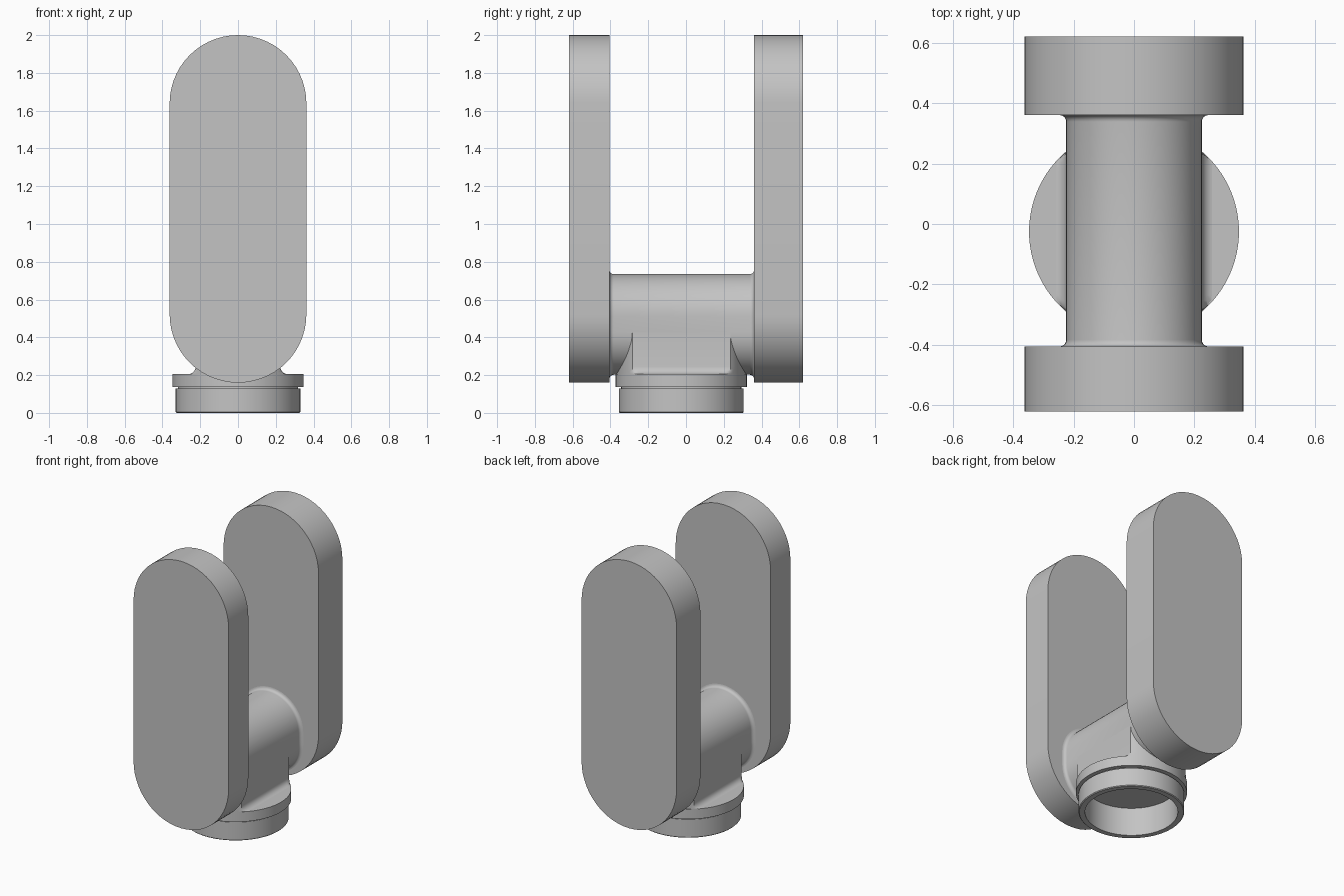
import bpy, bmesh, math
from math import pi, sin, cos

cube = bpy.data.objects.get("Cube")
if cube:
    bpy.data.objects.remove(cube, do_unlink=True)

grey = bpy.data.materials.new("plain grey")
grey.use_nodes = True
COLOUR = (0.55, 0.55, 0.55, 1)
grey.diffuse_color = COLOUR
grey.node_tree.nodes["Principled BSDF"].inputs["Base Color"].default_value = COLOUR

AXIS_Y = -0.025   # centre of the round base and the crossbar


def loft(name, rings):
    """Skin a stack of equal-length rings and cap both ends."""
    bm = bmesh.new()
    loops = [[bm.verts.new(p) for p in ring] for ring in rings]
    for a, b in zip(loops, loops[1:]):
        for i in range(len(a)):
            j = (i + 1) % len(a)
            bm.faces.new((a[i], a[j], b[j], b[i]))
    bm.faces.new(loops[0])
    bm.faces.new(loops[-1])
    bmesh.ops.recalc_face_normals(bm, faces=bm.faces)
    mesh = bpy.data.meshes.new(name)
    bm.to_mesh(mesh)
    bm.free()
    mesh.materials.append(grey)
    obj = bpy.data.objects.new(name, mesh)
    bpy.context.collection.objects.link(obj)
    bpy.ops.object.select_all(action='DESELECT')
    obj.select_set(True)
    bpy.context.view_layer.objects.active = obj
    bpy.ops.object.shade_smooth_by_angle(angle=math.radians(35))
    return obj


def stadium(y, r, low, high, n=28):
    """Upright slot outline at depth y; low and high are the arc centres."""
    arcs = [(high, 0), (low, pi)]
    return [(r * cos(s + pi * i / n), y, c + r * sin(s + pi * i / n))
            for c, s in arcs for i in range(n + 1)]


def disc(r, z, half_width=1, n=96):
    """Circle at height z, trimmed flat where |x| passes half_width."""
    ring = []
    for i in range(n):
        a = 2 * pi * i / n
        x = max(-half_width, min(half_width, r * cos(a)))
        ring.append((x, AXIS_Y + r * sin(a), z))
    return ring


# Two tall rounded side plates
for name, y0, y1 in (("front_plate", -0.62, -0.405), ("back_plate", 0.36, 0.62)):
    loft(name, [stadium(y, 0.362, 0.522, 1.638) for y in (y0, y1)])

# Crossbar between the plates, flared by a small fillet at each end
FILLET, STEPS = 0.022, 5
flare = [(FILLET * (1 - sin(t)), FILLET * (1 - cos(t)))
         for t in (pi / 2 * i / STEPS for i in range(STEPS + 1))]
bar = [(-0.405 + d, g) for g, d in reversed(flare)]
# the flare is widest where it touches a plate
front_end = [(-0.405 + FILLET * (1 - cos(t)), FILLET * (1 - sin(t)))
             for t in (pi / 2 * i / STEPS for i in range(STEPS + 1))]
back_end = [(2 * AXIS_Y - y + 0.005, g) for y, g in reversed(front_end)]
loft("crossbar", [stadium(y, 0.224 + g, 0.426, 0.511)
                  for y, g in front_end + back_end])

# Neck joining the crossbar to the flange, with filleted flat sides
R = 0.04
neck = [disc(0.345, 0.205 + R * (1 - cos(t)), 0.224 + R * (1 - sin(t)))
        for t in (pi / 2 * i / STEPS for i in range(STEPS + 1))]
loft("neck", neck + [disc(0.345, 0.43, 0.224)])

# Round hollow base with a narrow groove beneath its flange
profile = [(0.29, 0.195), (0.29, 0.0), (0.325, 0.0), (0.33, 0.005),
           (0.33, 0.128), (0.318, 0.128), (0.318, 0.138),
           (0.347, 0.138), (0.347, 0.206)]
loft("base_socket", [disc(r, z) for r, z in profile])
